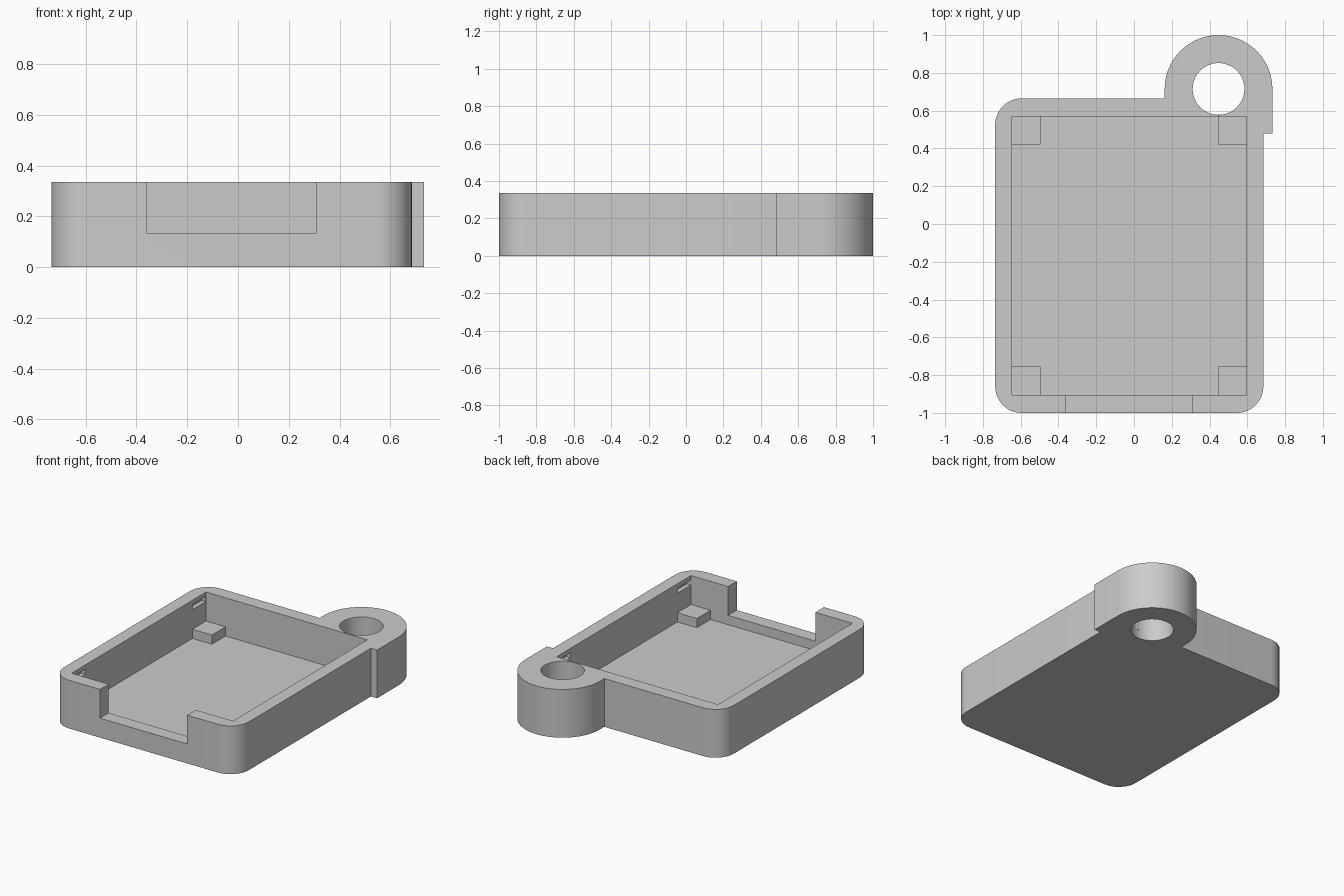
import bpy, bmesh
from math import cos, sin, radians

cube = bpy.data.objects.get("Cube")
if cube:
    bpy.data.objects.remove(cube, do_unlink=True)

HEIGHT, FLOOR, LEDGE = 0.335, 0.07, 0.135
# Inner cavity limits
X0, X1, Y0, Y1 = -0.645, 0.595, -0.905, 0.57
PAD = 0.15
RING_X, RING_Y, RING_R, HOLE_R = 0.4475, 0.715, 0.285, 0.137

grey = bpy.data.materials.new("plain grey")
grey.use_nodes = True
colour = (0.6, 0.6, 0.6, 1)
grey.diffuse_color = colour
grey.node_tree.nodes["Principled BSDF"].inputs["Base Color"].default_value = colour


def arc(cx, cy, r, start, end, steps):
    angles = [radians(start + (end - start) * i / steps) for i in range(steps + 1)]
    return [(cx + r * cos(a), cy + r * sin(a)) for a in angles]


def prism(name, outline, z0, z1):
    """Extrude a flat outline from z0 up to z1."""
    bm = bmesh.new()
    face = bm.faces.new([bm.verts.new((x, y, z0)) for x, y in outline])
    top = bmesh.ops.extrude_face_region(bm, geom=[face])["geom"]
    verts = [v for v in top if isinstance(v, bmesh.types.BMVert)]
    bmesh.ops.translate(bm, vec=(0, 0, z1 - z0), verts=verts)
    bmesh.ops.recalc_face_normals(bm, faces=bm.faces)
    mesh = bpy.data.meshes.new(name)
    bm.to_mesh(mesh)
    bm.free()
    mesh.materials.append(grey)
    obj = bpy.data.objects.new(name, mesh)
    bpy.context.collection.objects.link(obj)
    return obj


def box(name, x0, x1, y0, y1, z0, z1):
    return prism(name, [(x0, y0), (x1, y0), (x1, y1), (x0, y1)], z0, z1)


def cut(target, cutter):
    cutter.hide_render = True
    mod = target.modifiers.new("cut", 'BOOLEAN')
    mod.operation, mod.solver, mod.object = 'DIFFERENCE', 'EXACT', cutter
    bpy.context.view_layer.objects.active = target
    bpy.ops.object.modifier_apply(modifier=mod.name)
    bpy.data.objects.remove(cutter, do_unlink=True)


# Rounded tray outline with the keyring lug on its back corner
r = 0.14
outline = (arc(-0.735 + r, -1 + r, r, 180, 270, 12)
           + arc(0.685 - r, -1 + r, r, 270, 360, 12)
           + [(0.685, 0.48), (RING_X + RING_R, 0.48)]
           + arc(RING_X, RING_Y, RING_R, 0, 180, 40)
           + [(RING_X - RING_R, 0.665)]
           + arc(-0.735 + r, 0.665 - r, r, 90, 180, 12))
tray = prism("tray", outline, 0, HEIGHT)

# Cavity, front opening and keyring hole
cut(tray, box("cavity_cutter", X0, X1, Y0, Y1, FLOOR, 0.5))
cut(tray, box("opening_cutter", -0.36, 0.31, -1.1, Y0 + 0.03, LEDGE, 0.5))
cut(tray, prism("hole_cutter", arc(RING_X, RING_Y, HOLE_R, 0, 354.375, 63), -0.1, 0.5))

# Lid catch slots in the side walls, and support pads in the corners
for side, x, sx in (("right", X0, 1), ("left", X1, -1)):
    for end, y, sy in (("front", Y0, 1), ("back", Y1, -1)):
        ys = sorted((y + sy * 0.003, y + sy * PAD))
        xs = sorted((x - sx * 0.03, x + sx * 0.03))
        cut(tray, box("slot_cutter", *xs, *ys, 0.27, 0.305))
        xs = sorted((x - sx * 0.01, x + sx * PAD))
        ys = sorted((y - sy * 0.01, y + sy * PAD))
        box(f"{end}_{side}_pad", *xs, *ys, FLOOR - 0.01, LEDGE - 0.001)

# Smooth the round walls, keep the edges sharp
bpy.ops.object.select_all(action='DESELECT')
tray.select_set(True)
bpy.context.view_layer.objects.active = tray
bpy.ops.object.shade_smooth_by_angle(angle=radians(30))
